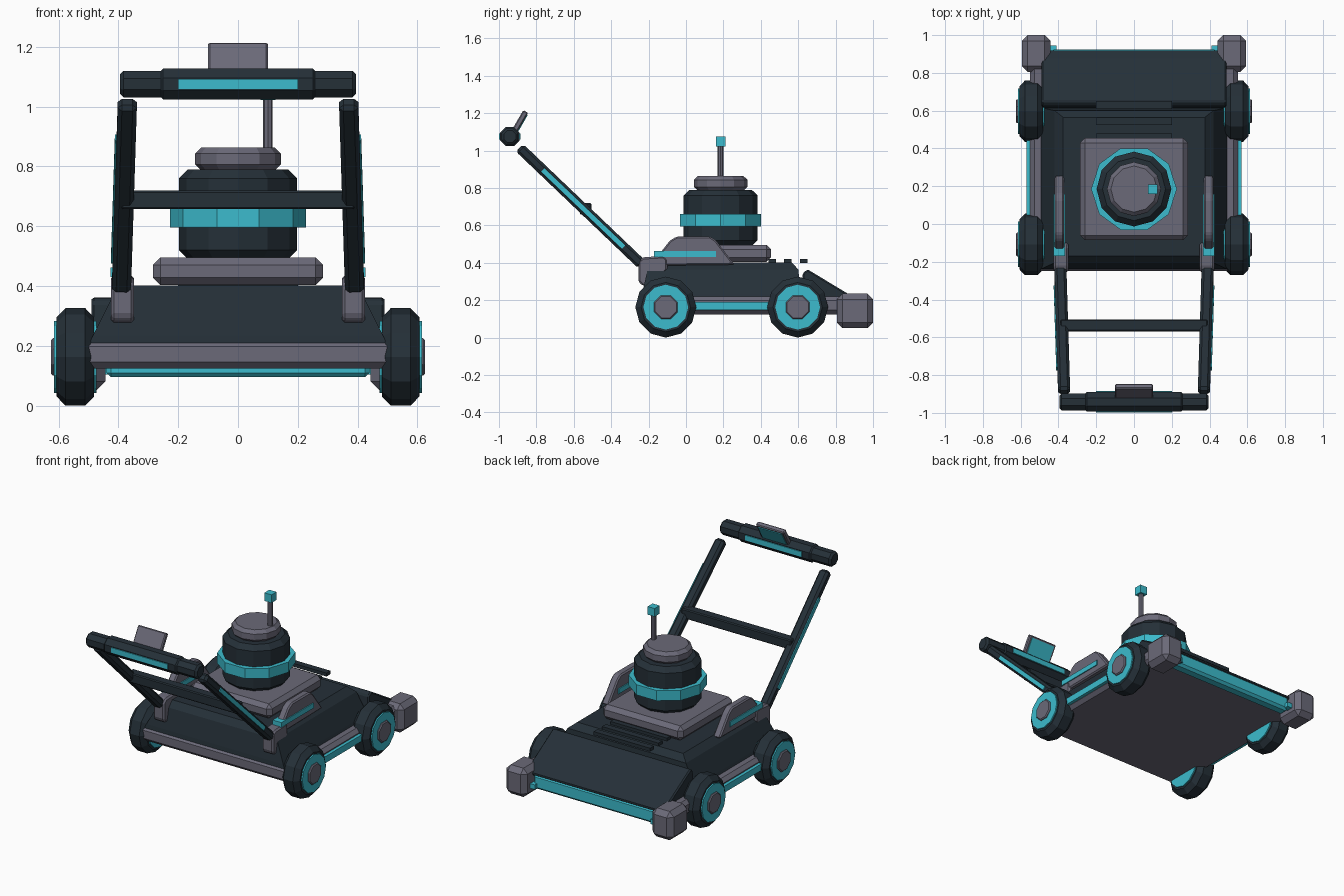
import bpy, bmesh, math
from mathutils import Matrix, Vector

cube = bpy.data.objects.get("Cube")
if cube:
    bpy.data.objects.remove(cube, do_unlink=True)


def material(name, rgb):
    m = bpy.data.materials.new(name)
    m.use_nodes = True
    m.diffuse_color = (*rgb, 1)
    m.node_tree.nodes["Principled BSDF"].inputs["Base Color"].default_value = (*rgb, 1)
    return m


DARK = material("dark slate", (0.018, 0.029, 0.039))
GRAY = material("warm gray", (0.145, 0.142, 0.188))
CYAN = material("bright cyan", (0.045, 0.5, 0.61))


def finish(name, bm, mat):
    bmesh.ops.recalc_face_normals(bm, faces=bm.faces)
    mesh = bpy.data.meshes.new(name)
    bm.to_mesh(mesh)
    bm.free()
    mesh.materials.append(mat)
    obj = bpy.data.objects.new(name, mesh)
    bpy.context.collection.objects.link(obj)
    return obj


def bevel(bm, edges, width):
    if width:
        bmesh.ops.bevel(bm, geom=edges, offset=width, segments=1, affect='EDGES')


def box(name, center, size, mat, width=0.0, turn=Matrix()):
    bm = bmesh.new()
    bmesh.ops.create_cube(bm, size=1)
    bmesh.ops.scale(bm, vec=size, verts=bm.verts)
    bevel(bm, bm.edges[:], width)
    bm.transform(Matrix.Translation(center) @ turn)
    return finish(name, bm, mat)


def drum(name, center, radius, depth, sides, mat, width=0.0, axis='Z', spin=0.0):
    bm = bmesh.new()
    bmesh.ops.create_cone(bm, cap_ends=True, segments=sides, radius1=radius,
                          radius2=radius, depth=depth)
    rims = [e for e in bm.edges if any(len(f.verts) > 4 for f in e.link_faces)]
    bevel(bm, rims, width)
    turn = Matrix.Rotation(spin, 4, 'Z')
    if axis == 'X':
        turn = Matrix.Rotation(math.pi / 2, 4, 'Y') @ turn
    bm.transform(Matrix.Translation(center) @ turn)
    return finish(name, bm, mat)


def side_prism(name, outline, x0, x1, mat, width=0.0):
    bm = bmesh.new()
    face = bm.faces.new([bm.verts.new((x0, y, z)) for y, z in outline])
    ext = bmesh.ops.extrude_face_region(bm, geom=[face], use_keep_orig=True)
    moved = [v for v in ext["geom"] if isinstance(v, bmesh.types.BMVert)]
    bmesh.ops.translate(bm, vec=(x1 - x0, 0, 0), verts=moved)
    bmesh.ops.recalc_face_normals(bm, faces=bm.faces)
    bevel(bm, bm.edges[:], width)
    return finish(name, bm, mat)


def layered_deck(name, layers, mat):
    # each layer: half width, back y, front y, height
    bm = bmesh.new()
    rings = [[bm.verts.new(p) for p in ((-w, a, z), (w, a, z), (w, b, z), (-w, b, z))]
             for w, a, b, z in layers]
    for low, high in zip(rings, rings[1:]):
        for i in range(4):
            j = (i + 1) % 4
            bm.faces.new((low[i], low[j], high[j], high[i]))
    bm.faces.new(rings[0])
    bm.faces.new(rings[-1])
    return finish(name, bm, mat)


# Chassis, deck and hood
box("chassis", (0, 0.32, 0.172), (1.1, 1.14, 0.095), GRAY, 0.022)
layered_deck("deck", [(0.5, -0.24, 0.62, 0.2), (0.485, -0.235, 0.615, 0.235),
                      (0.42, -0.205, 0.6, 0.365), (0.375, -0.17, 0.565, 0.402)], DARK)
side_prism("hood", [(0.61, 0.2), (0.625, 0.345), (0.65, 0.365), (0.87, 0.232),
                    (0.925, 0.19), (0.9, 0.165)], -0.49, 0.49, DARK, 0.008)
box("front_light_bar", (0, 0.885, 0.142), (0.88, 0.075, 0.094), CYAN, 0.015)
for i in range(3):
    box("deck_vent", (0, 0.46 + i * 0.085, 0.41), (0.4, 0.04, 0.022), DARK)

# Engine stack
EY = 0.185
box("engine_base", (0, EY, 0.45), (0.57, 0.54, 0.092), GRAY, 0.025)
drum("engine_body", (0, EY, 0.64), 0.198, 0.3, 12, DARK, 0.03)
drum("engine_band", (0, EY, 0.628), 0.227, 0.066, 10, CYAN, 0, 'Z', math.pi / 2)
drum("engine_cap", (0, EY, 0.825), 0.143, 0.078, 12, GRAY, 0.02)
drum("antenna_rod", (0.1, EY, 0.94), 0.016, 0.18, 8, GRAY)
box("antenna_tip", (0.1, EY, 1.048), (0.05, 0.05, 0.052), CYAN)

for s in (-1, 1):
    # Wheels
    for y in (-0.108, 0.597):
        c = lambda x: (s * x, y, 0.163)
        drum("tire", c(0.544), 0.163, 0.126, 12, DARK, 0.03, 'X')
        drum("wheel_ring", c(0.544), 0.12, 0.142, 12, CYAN, 0, 'X')
        drum("hub_cap", c(0.59), 0.068, 0.07, 8, GRAY, 0.006, 'X', math.pi / 8)

    # Side trim, corner bumpers and engine guards
    box("side_stripe", (s * 0.555, 0.245, 0.17), (0.03, 0.66, 0.042), CYAN)
    box("corner_bumper", (s * 0.518, 0.903, 0.143), (0.15, 0.194, 0.184), GRAY, 0.03)
    box("light_bar_end", (s * 0.43, 0.925, 0.12), (0.04, 0.04, 0.03), CYAN)
    side_prism("engine_guard", [(-0.165, 0.385), (-0.16, 0.425), (-0.085, 0.52),
                                (-0.05, 0.54), (0.13, 0.54), (0.16, 0.52), (0.26, 0.39)],
               s * 0.37, s * 0.42, GRAY, 0.008)
    box("guard_stripe", (s * 0.395, -0.005, 0.446), (0.062, 0.33, 0.032), CYAN)

    # Handle bracket and arm
    side_prism("handle_bracket", [(-0.255, 0.3), (-0.235, 0.278), (-0.18, 0.278), (-0.1, 0.36),
                                  (-0.1, 0.42), (-0.12, 0.436), (-0.23, 0.43), (-0.255, 0.41)],
               s * 0.347, s * 0.425, GRAY, 0.01)
    low, high = Vector((s * 0.39, -0.235, 0.39)), Vector((s * 0.37, -0.89, 1.015))
    run = high - low
    z = run.normalized()
    x = (Vector((1, 0, 0)) - z * z.x).normalized()
    turn = Matrix((x, z.cross(x), z)).transposed().to_4x4()
    box("handle_arm", (low + high) / 2, (0.064, 0.056, run.length), DARK, 0.014, turn)
    box("arm_stripe", low.lerp(high, 0.48) + x * s * 0.031,
        (0.014, 0.026, run.length * 0.66), CYAN, 0, turn)

# Handle crossbar and grip
box("handle_crossbar", (0, -0.537, 0.688), (0.78, 0.062, 0.062), DARK, 0.006)
GRIP = Vector((0, -0.942, 1.075))
drum("grip_bar", GRIP, 0.048, 0.79, 8, DARK, 0.012, 'X', math.pi / 8)
drum("grip_sleeve", GRIP, 0.056, 0.52, 8, DARK, 0.01, 'X', math.pi / 8)
for s in (-1, 1):
    box("grip_stripe", GRIP + Vector((0, s * 0.052, 0)), (0.4, 0.01, 0.034), CYAN)

# Tilted control panel with its screen
tilt = Matrix.Rotation(math.radians(-30), 4, 'X')
panel = Vector((0, -0.888, 1.155))
box("control_panel", panel, (0.2, 0.03, 0.125), GRAY, 0.006, tilt)
box("control_screen", panel + tilt @ Vector((0, 0.015, 0)), (0.17, 0.008, 0.1), CYAN, 0, tilt)
